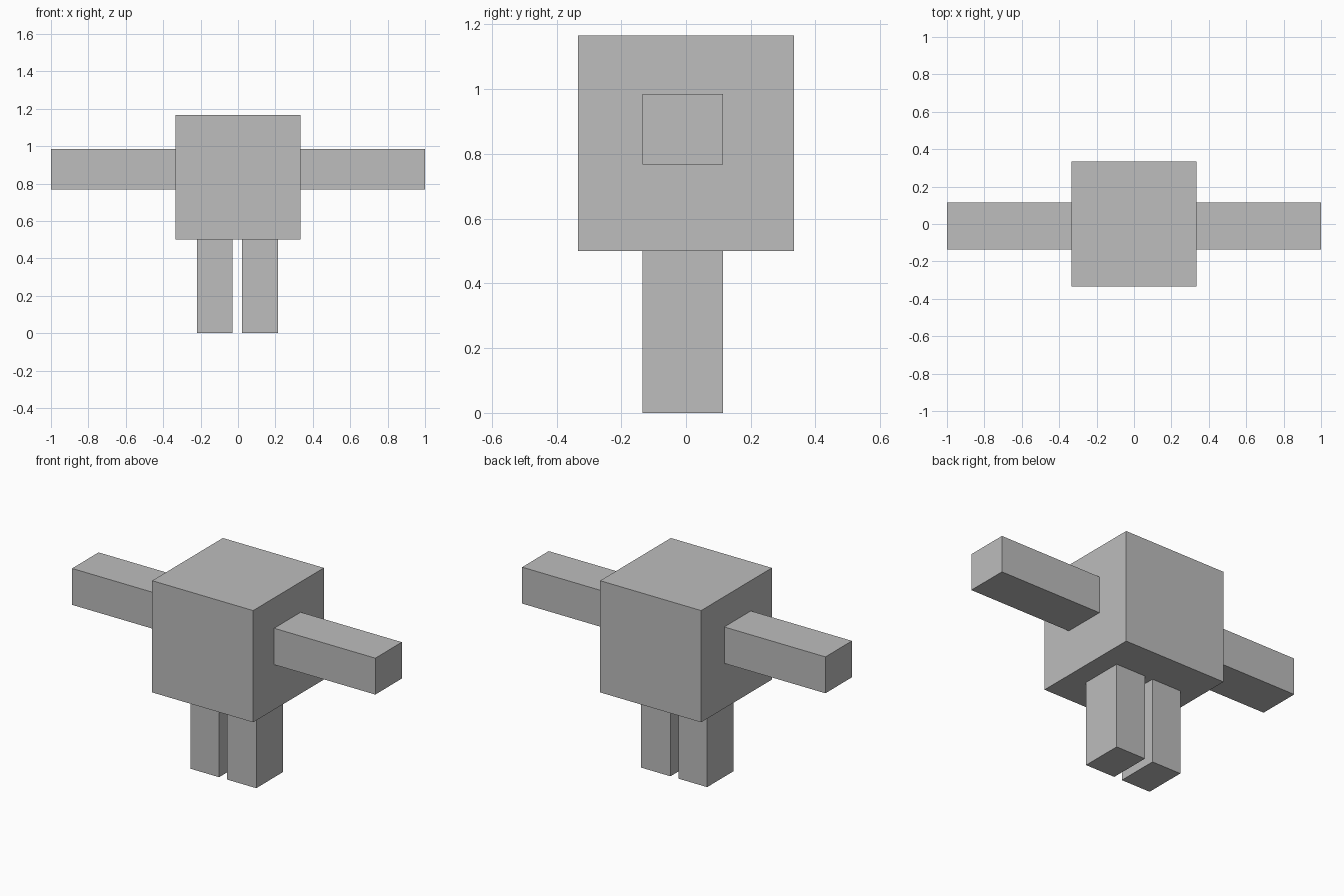
import bpy
from mathutils import Vector

old = bpy.data.objects.get("Cube")
if old:
    bpy.data.objects.remove(old, do_unlink=True)

# One plain grey for everything
grey = bpy.data.materials.new("plain_grey")
grey.use_nodes = True
colour = (0.51, 0.51, 0.51, 1)
grey.diffuse_color = colour
grey.node_tree.nodes["Principled BSDF"].inputs["Base Color"].default_value = colour


def box(name, low, high):
    """Flat-sided box spanning two opposite corners."""
    low, high = Vector(low), Vector(high)
    bpy.ops.mesh.primitive_cube_add(size=1, location=(low + high) / 2)
    obj = bpy.context.object
    obj.name = name
    obj.scale = high - low
    bpy.ops.object.transform_apply(location=False, rotation=False, scale=True)
    obj.data.materials.append(grey)
    return obj


HALF = 0.333                # half width of the body
FRONT, BACK = -0.135, 0.115  # depth shared by the limbs
HIP = 0.5

# Cube body
box("body", (-HALF, -HALF, HIP), (HALF, HALF, HIP + 2 * HALF))

# Straight arms
for side, x0, x1 in (("left", HALF, 1), ("right", -1, -HALF)):
    box(side + "_arm", (x0, FRONT, 0.768), (x1, BACK, 0.985))

# Legs, set slightly off centre
for side, x0, x1 in (("left", 0.022, 0.215), ("right", -0.22, -0.03)):
    box(side + "_leg", (x0, FRONT, 0), (x1, BACK, HIP))
